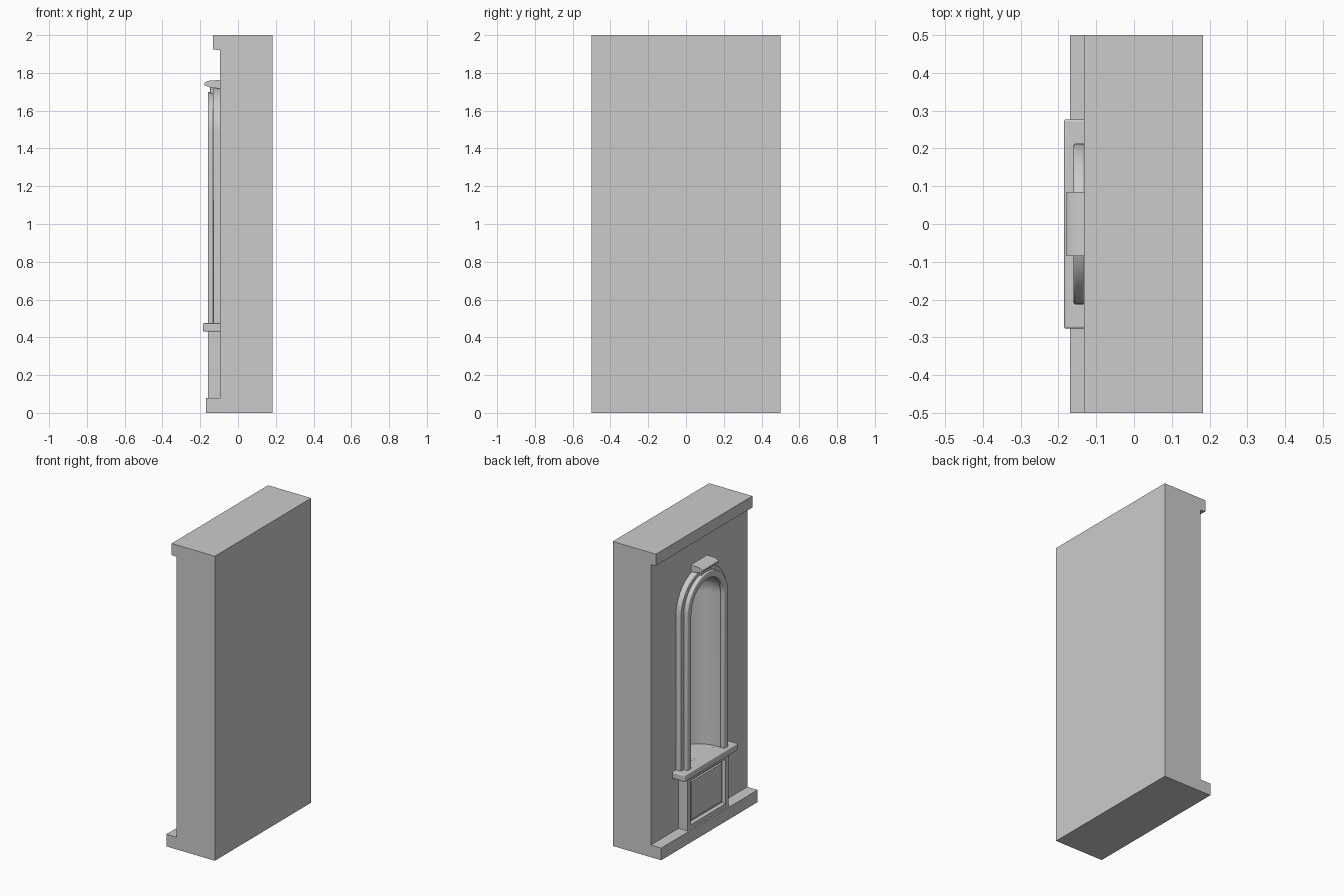
import bpy, bmesh, math

if "Cube" in bpy.data.objects:
    bpy.data.objects.remove(bpy.data.objects["Cube"])

SPRING, SILL_TOP, WALL_X = 1.485, 0.475, -0.095


def finish(bm, name, bevel=0.0):
    bmesh.ops.recalc_face_normals(bm, faces=bm.faces)
    me = bpy.data.meshes.new(name)
    bm.to_mesh(me)
    bm.free()
    ob = bpy.data.objects.new(name, me)
    bpy.context.collection.objects.link(ob)
    if bevel:
        m = ob.modifiers.new("bevel", 'BEVEL')
        m.width, m.segments, m.limit_method = bevel, 3, 'ANGLE'
    return ob


def smooth(ob):
    bpy.ops.object.select_all(action='DESELECT')
    ob.select_set(True)
    bpy.context.view_layer.objects.active = ob
    bpy.ops.object.shade_smooth_by_angle(angle=math.radians(30))


def prism(name, profile, half_y, bevel=0.0):
    """Extrude an (x, z) outline symmetrically along y."""
    bm = bmesh.new()
    f = bm.faces.new([bm.verts.new((x, -half_y, z)) for x, z in profile])
    ext = bmesh.ops.extrude_face_region(bm, geom=[f])
    for v in ext["geom"]:
        if isinstance(v, bmesh.types.BMVert):
            v.co.y = half_y
    ob = finish(bm, name, bevel)
    smooth(ob)
    return ob


def box(name, x0, x1, half_y, z0, z1, bevel=0.0):
    return prism(name, [(x0, z0), (x1, z0), (x1, z1), (x0, z1)], half_y, bevel)


def arch(name, r_out, r_in, x0, x1, bevel=0.0, n=32):
    """Arched band standing on the sill, running from depth x0 to x1."""
    def path(r):
        arc = [(r * math.cos(math.pi * i / n), SPRING + r * math.sin(math.pi * i / n))
               for i in range(n + 1)]
        return [(r, SILL_TOP - 0.01)] + arc + [(-r, SILL_TOP - 0.01)]
    bm = bmesh.new()
    rows = [[bm.verts.new((x, y, z)) for y, z in path(r)]
            for x, r in ((x0, r_out), (x1, r_out), (x1, r_in), (x0, r_in))]
    for k in range(4):
        a, b = rows[k], rows[(k + 1) % 4]
        for i in range(len(a) - 1):
            bm.faces.new((a[i], a[i + 1], b[i + 1], b[i]))
    for e in (0, -1):
        bm.faces.new([r[e] for r in rows])
    smooth(finish(bm, name, bevel))


# wall slab with plinth and cornice lip
wall = prism("wall", [(0.182, 0), (0.182, 2), (-0.132, 2), (-0.132, 1.925),
                      (WALL_X, 1.92), (WALL_X, 0.08), (-0.17, 0.08), (-0.17, 0)], 0.5)

# niche cutter: round shaft with a domed head
R = 0.17
pts = [(0, SILL_TOP), (R, SILL_TOP), (R, SPRING)]
pts += [(R * math.cos(math.pi * i / 24), SPRING + R * math.sin(math.pi * i / 24)) for i in range(1, 13)]
bm = bmesh.new()
vs = [bm.verts.new((WALL_X + r, 0, z)) for r, z in pts]
es = [bm.edges.new(p) for p in zip(vs, vs[1:])]
bmesh.ops.spin(bm, geom=vs + es, cent=(WALL_X, 0, 0), axis=(0, 0, 1),
               angle=2 * math.pi, steps=48)
bmesh.ops.remove_doubles(bm, verts=bm.verts, dist=1e-4)
cutter = finish(bm, "niche_cutter")
cutter.hide_render = True
cut = wall.modifiers.new("niche", 'BOOLEAN')
cut.operation, cut.solver, cut.object = 'DIFFERENCE', 'EXACT', cutter
bpy.context.view_layer.objects.active = wall
bpy.ops.object.modifier_apply(modifier="niche")
bpy.data.objects.remove(cutter)
smooth(wall)

# stepped arch surround
arch("arch_outer_step", 0.24, R, WALL_X + 0.005, -0.132, 0.004)
arch("arch_inner_ring", 0.213, R, -0.13, -0.16, 0.006)

# sill
box("sill", -0.185, WALL_X + 0.005, 0.277, 0.43, SILL_TOP, 0.006)

# pedestal with a recessed panel on its face
bm = bmesh.new()
bmesh.ops.create_cube(bm, size=1)
for v in bm.verts:
    v.co = (-0.1225 + v.co.x * 0.075, v.co.y * 0.426, 0.255 + v.co.z * 0.36)
bm.faces.ensure_lookup_table()
front = min(bm.faces, key=lambda f: f.calc_center_median().x)
for thick, depth in ((0.047, 0), (0.012, -0.018), (0.012, 0), (0.008, 0.008)):
    bmesh.ops.recalc_face_normals(bm, faces=bm.faces)
    bmesh.ops.inset_region(bm, faces=[front], thickness=thick, depth=depth)
smooth(finish(bm, "pedestal"))

# keystone and its cap
box("keystone", -0.148, WALL_X + 0.005, 0.05, 1.66, 1.725, 0.004)
prism("keystone_cap", [(WALL_X + 0.005, 1.762), (-0.15, 1.76), (-0.172, 1.752), (-0.179, 1.744),
                       (-0.176, 1.734), (-0.145, 1.722), (WALL_X + 0.005, 1.716)], 0.085)
